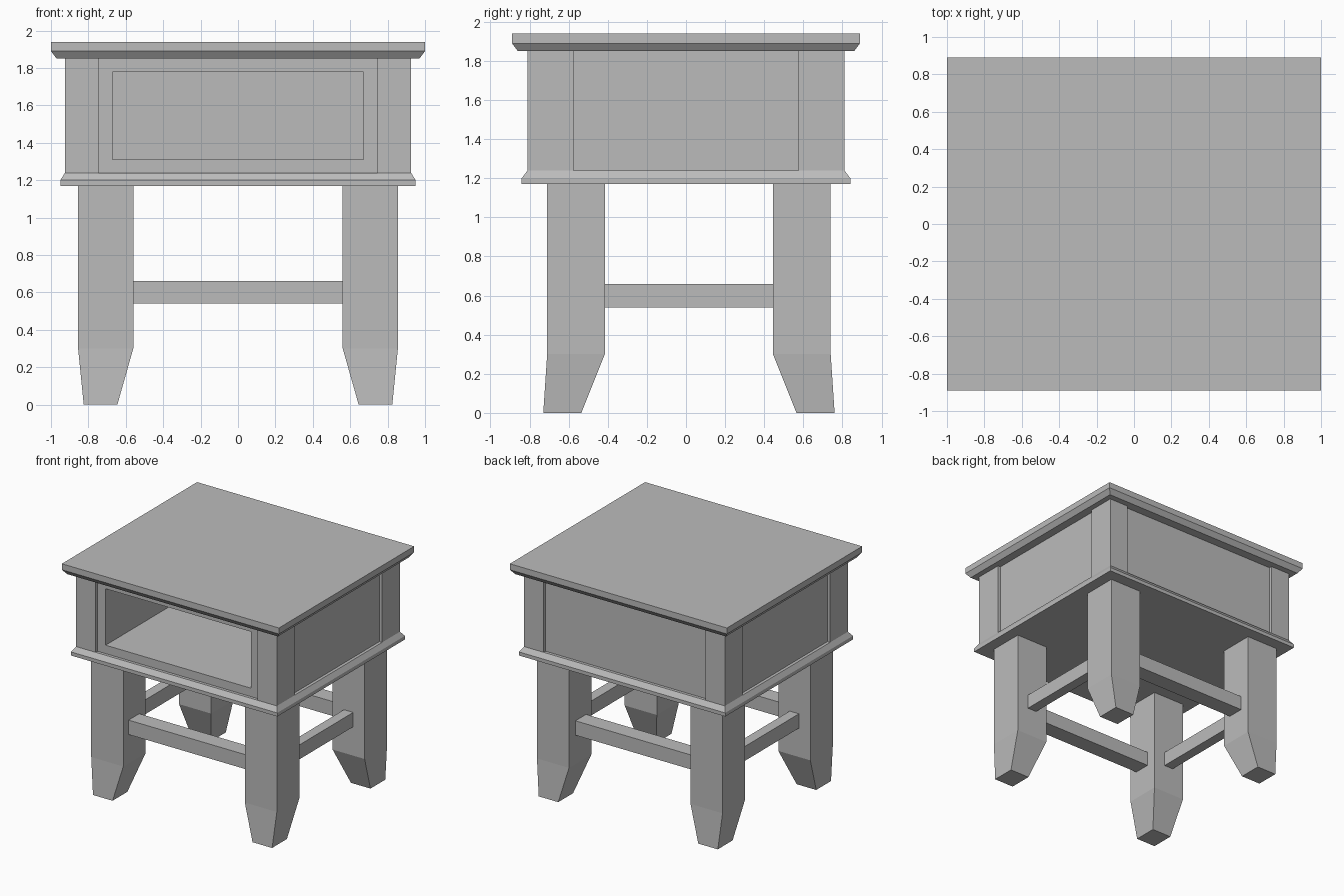
import bpy, bmesh

cube = bpy.data.objects.get("Cube")
if cube:
    bpy.data.objects.remove(cube, do_unlink=True)

grey = bpy.data.materials.new("plain grey")
grey.use_nodes = True
grey.diffuse_color = (0.5, 0.5, 0.5, 1)
bsdf = next(n for n in grey.node_tree.nodes if n.type == 'BSDF_PRINCIPLED')
bsdf.inputs["Base Color"].default_value = (0.5, 0.5, 0.5, 1)
bsdf.inputs["Roughness"].default_value = 0.8


def finish(name, bm):
    bmesh.ops.recalc_face_normals(bm, faces=bm.faces)
    mesh = bpy.data.meshes.new(name)
    bm.to_mesh(mesh)
    bm.free()
    mesh.materials.append(grey)
    obj = bpy.data.objects.new(name, mesh)
    bpy.context.scene.collection.objects.link(obj)
    return obj


def stack(bm, layers):
    """Solid through rectangular layers (x0, x1, y0, y1, z), bottom to top."""
    rings = [[bm.verts.new((x, y, z)) for x, y in
              ((x0, y0), (x1, y0), (x1, y1), (x0, y1))]
             for x0, x1, y0, y1, z in layers]
    bm.faces.new(rings[0][::-1])
    bm.faces.new(rings[-1])
    for low, high in zip(rings, rings[1:]):
        for i in range(4):
            j = (i + 1) % 4
            bm.faces.new((low[i], low[j], high[j], high[i]))


def part(name, layers):
    bm = bmesh.new()
    stack(bm, layers)
    return finish(name, bm)


def box(name, x0, x1, y0, y1, z0, z1):
    return part(name, [(x0, x1, y0, y1, z0), (x0, x1, y0, y1, z1)])


def slab(name, layers):
    return part(name, [(-x, x, -y, y, z) for x, y, z in layers])


# Table top with chamfered underside, and base moulding with chamfered top
slab("table_top", [(0.97, 0.86, 1.85), (1, 0.89, 1.89), (1, 0.89, 1.94)])
slab("base_moulding", [(0.95, 0.84, 1.17), (0.95, 0.84, 1.20), (0.925, 0.81, 1.24)])

# Cabinet body with an open compartment in the front
bm = bmesh.new()
hx, hy = 0.90, 0.785
stack(bm, [(-hx, hx, -hy, hy, 1.24), (-hx, hx, -hy, hy, 1.85)])
bm.normal_update()
front = min(bm.faces, key=lambda f: f.calc_center_median().y)
bmesh.ops.inset_individual(bm, faces=[front], thickness=0.05)
for v in front.verts:
    v.co.x = 0.67 if v.co.x > 0 else -0.67
    v.co.z = 1.78 if v.co.z > 1.5 else 1.31
back = bmesh.ops.extrude_discrete_faces(bm, faces=[front])["faces"][0]
for v in back.verts:
    v.co.y = 0.74
finish("cabinet_body", bm)

# Corner posts, tapered legs and stretchers
for sx, side in ((1, "left"), (-1, "right")):
    for sy, end in ((1, "back"), (-1, "front")):
        def corner(x0, x1, y0, y1, z, shift=0.0):
            xs = sorted((sx * x0, sx * x1))
            ys = sorted((sy * y0 + shift, sy * y1 + shift))
            return (*xs, *ys, z)

        part(f"{end}_{side}_post", [corner(0.745, 0.925, 0.575, 0.81, z)
                                    for z in (1.24, 1.85)])
        part(f"{end}_{side}_leg", [corner(0.645, 0.825, 0.55, 0.745, 0, 0.015),
                                   corner(0.56, 0.855, 0.43, 0.725, 0.3, 0.015),
                                   corner(0.56, 0.855, 0.43, 0.725, 1.17, 0.015)])
    xs = sorted((sx * 0.665, sx * 0.75))
    box(f"{side}_stretcher", *xs, -0.415, 0.445, 0.54, 0.66)

for y, end in ((-0.57, "front"), (0.585, "back")):
    box(f"{end}_stretcher", -0.56, 0.56, y - 0.07, y + 0.07, 0.54, 0.66)
